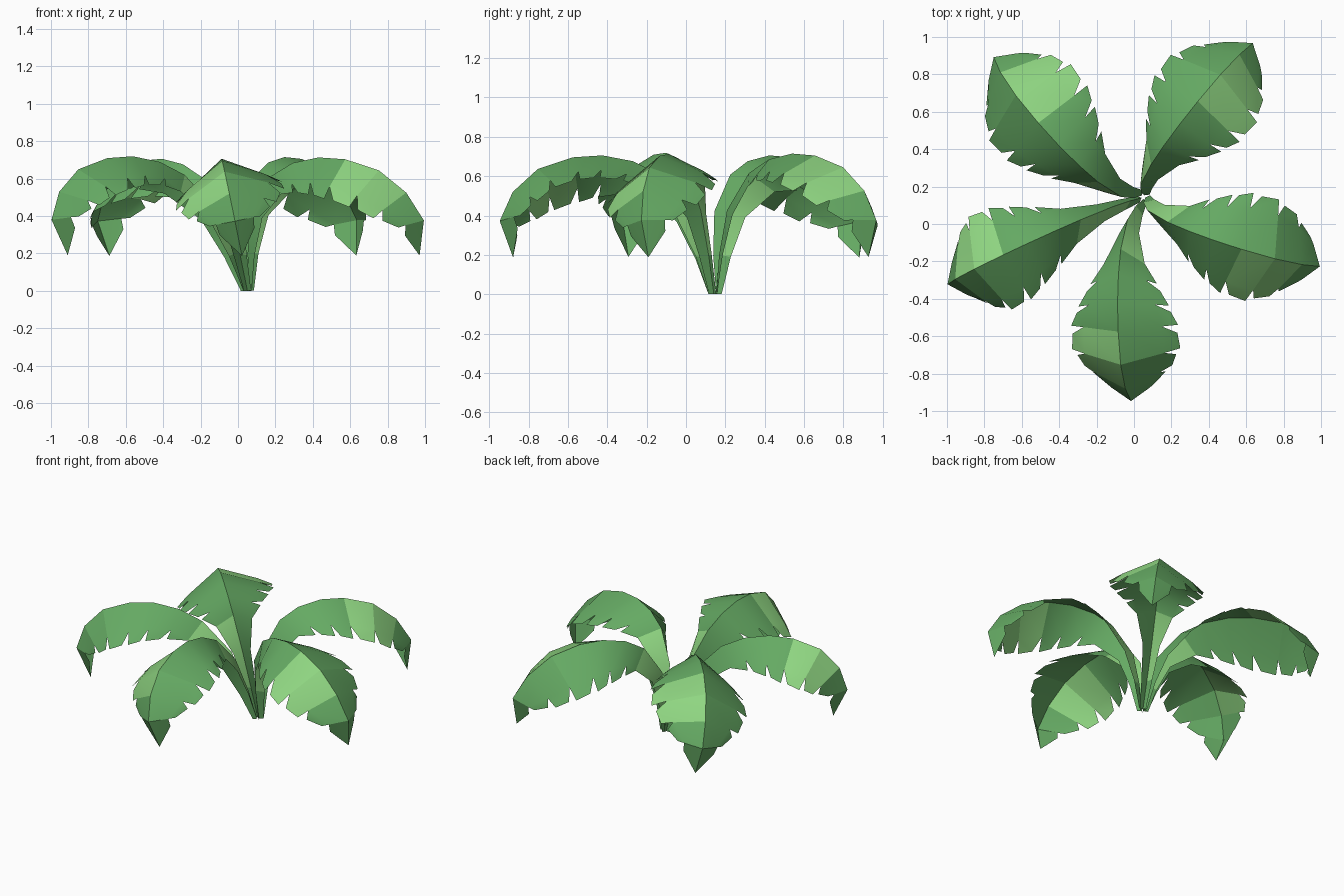
import bpy, math
from mathutils import Vector, Matrix

if "Cube" in bpy.data.objects:
    bpy.data.objects.remove(bpy.data.objects["Cube"])


def material(name, rgb):
    m = bpy.data.materials.new(name)
    m.diffuse_color = (*rgb, 1)
    m.use_nodes = True
    m.node_tree.nodes["Principled BSDF"].inputs["Base Color"].default_value = m.diffuse_color
    return m


MID = material("leaf green", (0.13, 0.40, 0.125))
LIGHT = material("light leaf green", (0.28, 0.68, 0.225))

# Leaf stations: distance out, height, half width, droop of the edge
STATIONS = [
    (0.01, 0.00, 0.02, 0.02), (0.025, 0.20, 0.035, 0.05), (0.07, 0.43, 0.055, 0.085),
    (0.20, 0.62, 0.115, 0.12), (0.32, 0.69, 0.18, 0.14), (0.46, 0.72, 0.245, 0.16),
    (0.60, 0.71, 0.29, 0.17), (0.77, 0.65, 0.295, 0.17), (0.90, 0.53, 0.24, 0.15),
    (0.975, 0.38, 0.14, 0.10), (0.93, 0.19, 0.0, 0.0)]
FIRST_LOBE = 3          # torn edge starts at this station
BASE = Vector((0.05, 0.145, 0))


def leaf(name, heading, stretch, lean, roll, width=1.0):
    """Arching leaf along +x (left = +y), then rolled, turned and set on the base."""
    rib = [Vector((r * stretch + lean * z, 0, z)) for r, z, _, _ in STATIONS]
    n = len(rib)

    def across(i, side, f):
        # point on the blade at station i, f = 0 rib .. 1 outer edge
        t = (rib[min(i + 1, n - 1)] - rib[max(i - 1, 0)]).normalized()
        normal = Vector((-t.z, 0, t.x))
        _, _, w, d = STATIONS[i]
        return rib[i] + Vector((0, side * w * width * f, 0)) - normal * d * f ** 1.25

    verts, faces, mats = list(rib), [], []

    def add(p):
        verts.append(p)
        return len(verts) - 1

    for side in (1, -1):
        inner = [add(across(i, side, 0.76 if i > FIRST_LOBE else 1.0)) for i in range(n - 1)]
        inner.append(n - 1)
        for i in range(n - 1):
            # light patches: outer right half and inner left half
            light = (side < 0 and i in (6, 7)) or (side > 0 and i in (1, 2))
            new = [[i, i + 1, inner[i + 1], inner[i]] if i < n - 2 else [i, i + 1, inner[i]]]
            # pointed lobe beyond the inner blade
            if FIRST_LOBE <= i < n - 2:
                a, b = across(i, side, 1.0), across(i + 1, side, 1.03)
                tip = add(b + (b - a) * 0.03)
                if i == FIRST_LOBE:
                    new.append([inner[i], inner[i + 1], tip])
                else:
                    new.append([inner[i], inner[i + 1], tip, add(a.lerp(b, 0.36))])
            elif i == n - 2:
                a = across(i, side, 1.0)
                new.append([inner[i], n - 1, add(a.lerp(rib[-1], 0.3))])
            for f in new:
                faces.append(f[::-1] if side < 0 else f)
                mats.append(1 if light else 0)

    me = bpy.data.meshes.new(name)
    me.from_pydata([tuple(v) for v in verts], [], faces)
    me.materials.append(MID)
    me.materials.append(LIGHT)
    me.polygons.foreach_set("material_index", mats)
    me.flip_normals()
    me.transform(Matrix.Translation(BASE) @ Matrix.Rotation(math.radians(heading), 4, 'Z')
                 @ Matrix.Rotation(-roll, 4, 'X'))
    # stand exactly on the ground
    for v in me.vertices:
        v.co.z = max(v.co.z, 0)
    me.update()
    ob = bpy.data.objects.new(name, me)
    bpy.context.collection.objects.link(ob)
    bpy.ops.object.select_all(action='DESELECT')
    ob.select_set(True)
    bpy.context.view_layer.objects.active = ob
    bpy.ops.object.shade_smooth_by_angle(angle=math.radians(20))


# Five leaves around one root: heading, stretch, outward lean, sideways roll
leaf("back_left_leaf", 133, 1.12, 0.0, 0.20)
leaf("back_right_leaf", 52, 1.065, -0.08, 0.12, 0.97)
leaf("right_leaf", -18.5, 1.07, -0.08, -0.14, 0.95)
leaf("front_leaf", -89.5, 1.08, 0.10, -0.20, 0.97)
leaf("left_leaf", 205, 1.09, 0.22, -0.05, 0.9)
